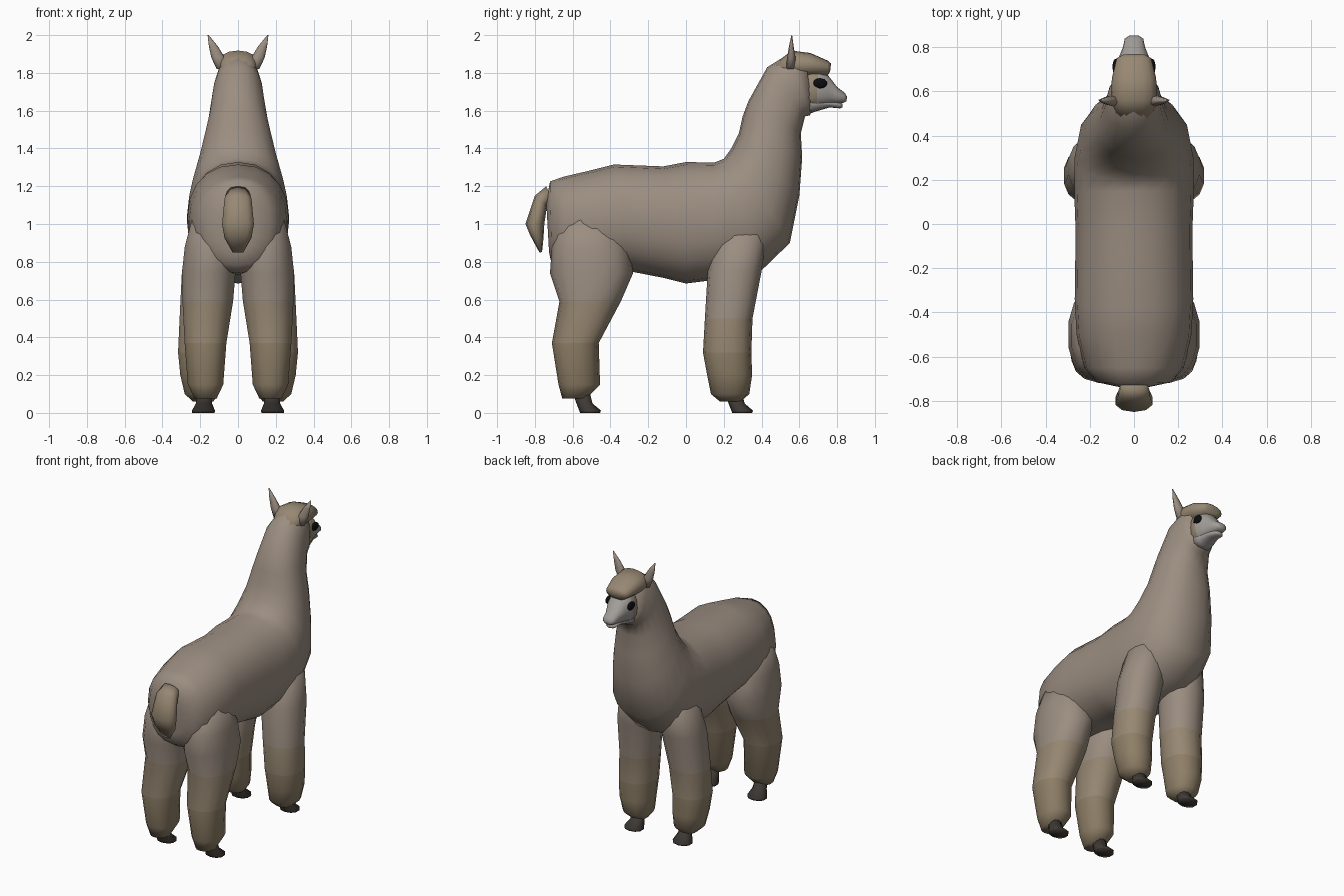
import bpy, bmesh
from math import sin, cos, tau, copysign


def material(name, r, g, b):
    m = bpy.data.materials.new(name)
    m.diffuse_color = (r, g, b, 1)
    return m


WOOL = material("wool", .33, .27, .22)
TAN = material("tan_wool", .31, .245, .17)
BROWN = material("brown_wool", .27, .21, .135)
GREY = material("grey_skin", .36, .34, .32)
HOOF = material("hoof_dark", .05, .042, .036)
BLACK = material("eye_black", .004, .004, .005)


def loft(name, rings, mats, sides=16, power=.9, band=None):
    """Skin through rings (centre x, (y, z) one edge, (y, z) other edge, half width)."""
    bm = bmesh.new()
    loops = []
    for cx, a, b, w in rings:
        loop = []
        for i in range(sides):
            c, s = cos(tau * i / sides), sin(tau * i / sides)
            c, s = (copysign(abs(v) ** power, v) for v in (c, s))
            loop.append(bm.verts.new((cx + w * s,
                                      (a[0] + b[0]) / 2 + c * (a[0] - b[0]) / 2,
                                      (a[1] + b[1]) / 2 + c * (a[1] - b[1]) / 2)))
        loops.append(loop)
    for k, (p, q) in enumerate(zip(loops, loops[1:])):
        for i in range(sides):
            j = (i + 1) % sides
            f = bm.faces.new((p[i], p[j], q[j], q[i]))
            f.material_index = band[k] if band else 0
    bm.faces.new(loops[0])
    bm.faces.new(loops[-1]).material_index = band[-1] if band else 0
    bmesh.ops.recalc_face_normals(bm, faces=bm.faces)
    me = bpy.data.meshes.new(name)
    bm.to_mesh(me)
    bm.free()
    for m in mats:
        me.materials.append(m)
    for p in me.polygons:
        p.use_smooth = True
    ob = bpy.data.objects.new(name, me)
    bpy.context.collection.objects.link(ob)
    return ob


def mirrored(ob):
    ob.modifiers.new("mirror", 'MIRROR')
    return ob


# Torso and neck: back point, belly point, half width
body = [((-.74, 1.12), (-.725, .85), .08), ((-.72, 1.225), (-.71, .78), .17),
        ((-.65, 1.25), (-.65, .74), .225), ((-.5, 1.285), (-.5, .73), .26),
        ((-.38, 1.315), (-.3, .75), .268), ((-.12, 1.305), (-.12, .715), .265),
        ((0, 1.328), (0, .685), .265), ((.15, 1.325), (.12, .70), .27),
        ((.2, 1.345), (.39, .745), .27), ((.24, 1.40), (.55, .90), .25),
        ((.28, 1.48), (.6, 1.15), .21), ((.30, 1.57), (.615, 1.35), .178),
        ((.33, 1.65), (.608, 1.48), .155), ((.43, 1.83), (.63, 1.57), .132),
        ((.55, 1.905), (.655, 1.575), .115), ((.63, 1.90), (.67, 1.6), .09)]
loft("body_and_neck", [(0, *r) for r in body], [WOOL], 20)

# Wool cap over the forehead
cap = [((.47, 1.85), (.5, 1.75), .08), ((.56, 1.918), (.56, 1.77), .105),
       ((.66, 1.905), (.66, 1.78), .10), ((.75, 1.865), (.75, 1.785), .078),
       ((.768, 1.85), (.763, 1.808), .05)]
loft("forehead_wool", [(0, *r) for r in cap], [TAN])

# Face with muzzle, and lower jaw
face = [((.60, 1.82), (.62, 1.59), .09), ((.70, 1.82), (.69, 1.61), .09),
        ((.75, 1.79), (.75, 1.625), .07), ((.80, 1.725), (.80, 1.635), .05),
        ((.84, 1.695), (.835, 1.642), .042), ((.852, 1.675), (.85, 1.65), .022)]
loft("face", [(0, *r) for r in face], [TAN, GREY], band=[0, 1, 1, 1, 1])
jaw = [((.64, 1.70), (.645, 1.58), .075), ((.70, 1.68), (.685, 1.595), .065),
       ((.76, 1.66), (.76, 1.617), .045), ((.81, 1.645), (.815, 1.612), .035),
       ((.828, 1.637), (.828, 1.618), .018)]
loft("lower_jaw", [(0, *r) for r in jaw], [GREY], 12)

# Ears
ear = [(.085, (.575, 1.82), (.53, 1.82), .028), (.105, (.58, 1.88), (.535, 1.88), .036),
       (.13, (.57, 1.94), (.545, 1.94), .024), (.158, (.562, 2.0), (.558, 2.0), .003)]
mirrored(loft("ears", ear, [WOOL], 8))

# Eyes
eye = [(.083 + dx, (.712 + r * .038, 1.745), (.712 - r * .038, 1.745), 0)
       for dx, r in ((0, 1),)]
bpy.ops.mesh.primitive_uv_sphere_add(segments=16, ring_count=10, radius=1)
eyes = bpy.context.object
eyes.name = "eyes"
for v in eyes.data.vertices:
    v.co = (.083 + v.co.x * .014, .71 + v.co.y * .037, 1.745 + v.co.z * .027)
eyes.data.materials.append(BLACK)
for p in eyes.data.polygons:
    p.use_smooth = True
mirrored(eyes)

# Tail
tail = [((-.74, 1.20), (-.70, 1.12), .06), ((-.80, 1.15), (-.735, 1.10), .075),
        ((-.85, 1.0), (-.75, 1.0), .088), ((-.825, .94), (-.755, .92), .075),
        ((-.775, .848), (-.762, .852), .03)]
loft("tail", [(0, *r) for r in tail], [TAN], 10)


# Legs: height, front y, back y, centre x, half width
def leg(name, rows, band):
    rings = [(cx, (f, z), (b, z), w) for z, f, b, cx, w in rows]
    mirrored(loft(name, rings, [WOOL, TAN, BROWN], 14, band=band))


leg("rear_legs", [(1.05, -.38, -.66, .12, .12), (.88, -.30, -.71, .145, .14),
                  (.74, -.28, -.72, .155, .145), (.59, -.345, -.67, .16, .137),
                  (.37, -.462, -.71, .172, .113), (.15, -.455, -.675, .172, .096),
                  (.075, -.53, -.655, .172, .06)], [0, 0, 0, 1, 2, 2])
leg("front_legs", [(1.05, .44, .18, .13, .11), (.75, .40, .115, .165, .135),
                   (.5, .352, .10, .187, .125), (.32, .346, .09, .202, .118),
                   (.2, .35, .112, .2, .108), (.1, .335, .132, .192, .092),
                   (.06, .29, .18, .185, .055)], [0, 0, 1, 2, 2, 2])

# Hooves
for name, y in (("rear_hooves", -.58), ("front_hooves", .225)):
    rings = [(.18, (y + .07, .11), (y - .02, .11), .035),
             (.18, (y + .085, .05), (y, .05), .045),
             (.183, (y + .13, .012), (y + .015, .012), .064),
             (.183, (y + .125, 0), (y + .02, 0), .062)]
    mirrored(loft(name, rings, [HOOF], 10))
